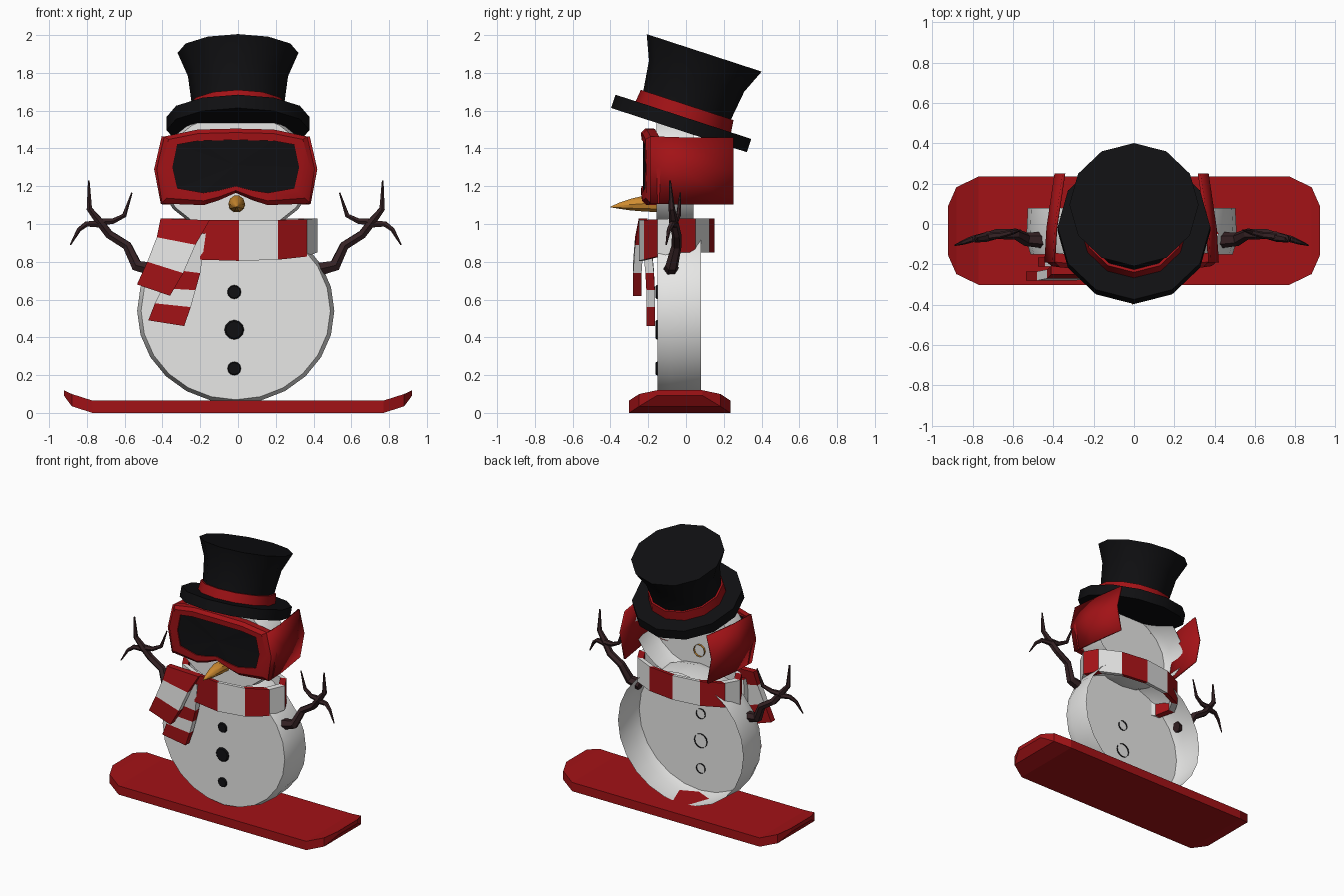
import bpy, bmesh, math
from mathutils import Vector

if "Cube" in bpy.data.objects:
    bpy.data.objects.remove(bpy.data.objects["Cube"])

CX = -0.012  # shared centre line of the figure


def material(name, rgb):
    m = bpy.data.materials.new(name)
    m.diffuse_color = (*rgb, 1)
    m.use_nodes = True
    m.node_tree.nodes["Principled BSDF"].inputs["Base Color"].default_value = m.diffuse_color
    return m


RED = material("red", (0.36, 0.006, 0.008))
WHITE = material("snow white", (0.80, 0.80, 0.79))
BLACK = material("black", (0.005, 0.005, 0.006))
ORANGE = material("carrot orange", (0.62, 0.26, 0.03))
BROWN = material("bark brown", (0.036, 0.016, 0.018))


def loft(name, rings, mats, cap_start=False, cap_end=False, closed=True,
         rule=None, smooth=35, thickness=0):
    """Skin a list of equally long point rings; rule(ring, segment) gives the material."""
    bm = bmesh.new()
    rows = [[bm.verts.new(p) for p in r] for r in rings]
    n = len(rows[0])
    for i in range(len(rows) - 1):
        for j in range(n if closed else n - 1):
            k = (j + 1) % n
            f = bm.faces.new((rows[i][j], rows[i][k], rows[i + 1][k], rows[i + 1][j]))
            f.material_index = rule(i, j) if rule else 0
    if cap_start:
        bm.faces.new(rows[0])
    if cap_end:
        bm.faces.new(rows[-1])
    bmesh.ops.recalc_face_normals(bm, faces=bm.faces)
    me = bpy.data.meshes.new(name)
    bm.to_mesh(me)
    bm.free()
    for m in mats:
        me.materials.append(m)
    ob = bpy.data.objects.new(name, me)
    bpy.context.collection.objects.link(ob)
    if thickness:
        s = ob.modifiers.new("thickness", 'SOLIDIFY')
        s.thickness = thickness
        s.offset = 0
    if smooth:
        bpy.context.view_layer.objects.active = ob
        ob.select_set(True)
        bpy.ops.object.shade_smooth_by_angle(angle=math.radians(smooth))
        ob.select_set(False)
    return ob


def upright(n, x, y, z, rx, rz):
    """Ellipse facing the front (in the xz plane)."""
    return [(x + rx * math.cos(t), y, z + rz * math.sin(t))
            for t in (2 * math.pi * i / n for i in range(n))]


# Snow discs: flat front, rounded rim, open back
loft("snow_body", [upright(24, CX, y, 0.54, 0.522 * s, 0.49 * s)
                   for y, s in ((-0.15, 0.96), (-0.08, 1.0), (0.08, 0.985))], [WHITE], cap_start=True)
loft("snow_head", [upright(20, CX, y, 1.27, 0.41 * s, 0.325 * s)
                   for y, s in ((-0.155, 0.96), (-0.09, 1.0), (0.04, 0.98))], [WHITE], cap_start=True)

# Coal buttons, shallow caps with open backs
for i, (z, r) in enumerate(((0.64, 0.037), (0.44, 0.052), (0.235, 0.036))):
    loft(f"button_{i + 1}", [upright(12, -0.02, -0.161, z, r * 0.85, r * 0.85),
                             upright(12, -0.02, -0.154, z, r, r),
                             upright(12, -0.02, -0.14, z, r, r)], [BLACK], cap_start=True)

# Carrot nose, open at the back
loft("carrot_nose", [upright(10, CX + 0.005, y, z, r, r) for y, z, r in
                     ((-0.14, 1.105, 0.045), (-0.22, 1.108, 0.044), (-0.29, 1.103, 0.033),
                      (-0.35, 1.097, 0.018), (-0.40, 1.09, 0.002))], [ORANGE], cap_end=True)

# Board with turned-up, rounded tips
half = [(0.77, 0.268, 0.0, 0.065), (0.88, 0.215, 0.035, 0.10), (0.922, 0.12, 0.092, 0.12)]
stations = [(-x, *r) for x, *r in reversed(half)] + half
loft("snowboard", [[(x, -0.033 - w, b), (x, -0.033 + w, b), (x, -0.033 + w, t), (x, -0.033 - w, t)]
                   for x, w, b, t in stations], [RED], cap_start=True, cap_end=True, smooth=0)

# Top hat: lathed rings around a tilted axis
AXIS, SIDE = Vector((0, 0.31, 0.951)), Vector((0, 0.951, -0.31))
HAT = Vector((0, -0.037, 1.497))


def hat_part(name, profile, mat):
    rings = [[HAT + AXIS * h + SIDE * (r * math.sin(t)) + Vector((r * math.cos(t), 0, 0))
              for t in (math.pi * i / 6 for i in range(12))] for r, h in profile]
    loft(name, rings, [mat], cap_start=True, cap_end=True)


hat_part("hat_brim", [(0.378, 0), (0.378, 0.074)], BLACK)
hat_part("hat_band", [(0.266, 0.07), (0.258, 0.14)], RED)
hat_part("hat_crown", [(0.235, 0.06), (0.243, 0.13), (0.265, 0.30), (0.32, 0.43)], BLACK)

# Goggles: half outlines from top centre to bottom centre, mirrored into loops
outer = [(0, 1.505), (0.2, 1.5), (0.38, 1.463), (0.43, 1.29), (0.395, 1.108), (0.17, 1.10),
         (0.09, 1.125), (0, 1.165)]
inner = [(0, 1.445), (0.2, 1.44), (0.31, 1.42), (0.335, 1.3), (0.31, 1.19), (0.17, 1.165),
         (0.09, 1.178), (0, 1.2)]
middle = [(a * 0.65 + c * 0.35, b * 0.65 + d * 0.35) for (a, b), (c, d) in zip(outer, inner)]


def loop(pts, y):
    pts = pts + [(-x, z) for x, z in reversed(pts[1:-1])]
    return [(CX + x, y + 0.03 * (x / 0.4) ** 2, z) for x, z in pts]


loft("goggle_frame", [loop(outer, -0.17), loop(outer, -0.215), loop(middle, -0.238),
                      loop(inner, -0.236), loop(inner, -0.22)], [RED])
lens = loop(inner, -0.228)
centre = (CX, -0.228, 1.31)
loft("goggle_lens", [lens, [centre] * len(lens)], [BLACK], smooth=0)
for side, label in ((1, "right"), (-1, "left")):
    sections = ((-0.19, 0, 1.463, 1.108), (-0.02, -0.01, 1.457, 1.105), (0.25, -0.05, 1.457, 1.105))
    loft(f"goggle_strap_{label}",
         [[(CX + side * (0.385 + d), y, t), (CX + side * (0.425 + d), y, 1.29),
           (CX + side * (0.39 + d), y, b)] for y, d, t, b in sections],
         [RED], closed=False, thickness=0.014)

# Scarf ring: twelve straight segments in alternating colours
rings = []
for r, top in ((1.0, 0), (1.0, 1), (0.88, 1), (0.88, 0), (1.0, 0)):
    ring = []
    for i in range(12):
        t = math.pi * i / 6
        s, c = math.sin(t), math.cos(t)
        low = 0.85 - 0.045 * max(c, 0)
        high = 1.03 - 0.01 * max(c, 0)
        ring.append((0.005 + 0.415 * r * s, -0.05 - 0.2 * r * c, high if top else low))
    rings.append(ring)
loft("scarf_ring", rings, [RED, WHITE], rule=lambda i, j: (j + 1) % 2, smooth=0)


# Scarf tails: stations of (left x, left z, right x, right z, front y)
def tail(name, stations, first):
    d = 0.045
    loft(name, [[(a, y, b), (c, y, e), (c, y + d, e), (a, y + d, b)] for a, b, c, e, y in stations],
         [RED, WHITE], cap_end=True, cap_start=True, smooth=0, rule=lambda i, j: (i + first) % 2)


upper = [(-0.41, 1.03, -0.15, 1.02, -0.25), (-0.43, 0.93, -0.225, 0.89, -0.27),
         (-0.48, 0.80, -0.29, 0.74, -0.28), (-0.535, 0.68, -0.36, 0.62, -0.28)]
lower = [(-0.34, 0.96, -0.17, 0.95, -0.235), (-0.36, 0.76, -0.2, 0.74, -0.215),
         (-0.40, 0.66, -0.225, 0.65, -0.21), (-0.44, 0.58, -0.25, 0.56, -0.21),
         (-0.475, 0.49, -0.285, 0.46, -0.21)]
tail("scarf_upper_tail", upper, 0)
tail("scarf_lower_tail", lower, 1)

# Branch arms: tapered curve tubes of (x, y, z, radius), mirrored
twigs = [
    [(0.44, -0.08, 0.76, 0.04), (0.525, -0.075, 0.78, 0.034), (0.575, -0.05, 0.885, 0.027),
     (0.67, -0.05, 0.945, 0.025), (0.72, -0.065, 1.01, 0.024), (0.775, -0.075, 1.08, 0.017),
     (0.778, -0.085, 1.23, 0.005)],
    [(0.71, -0.06, 1.0, 0.022), (0.79, -0.075, 1.0, 0.016), (0.83, -0.09, 0.97, 0.012),
     (0.875, -0.105, 0.89, 0.004)],
    [(0.72, -0.06, 1.01, 0.022), (0.65, -0.055, 1.015, 0.016), (0.59, -0.04, 1.045, 0.013),
     (0.55, -0.03, 1.165, 0.004)],
]
for side, label in ((1, "right"), (-1, "left")):
    cu = bpy.data.curves.new(f"branch_arm_{label}", 'CURVE')
    cu.dimensions = '3D'
    cu.bevel_depth = 1.0
    cu.bevel_resolution = 1
    cu.use_fill_caps = True
    for pts in twigs:
        sp = cu.splines.new('POLY')
        sp.points.add(len(pts) - 1)
        sp.use_smooth = False
        for p, (x, y, z, r) in zip(sp.points, pts):
            p.co = (CX + side * x, y, z, 1)
            p.radius = r
    cu.materials.append(BROWN)
    bpy.context.collection.objects.link(bpy.data.objects.new(f"branch_arm_{label}", cu))
